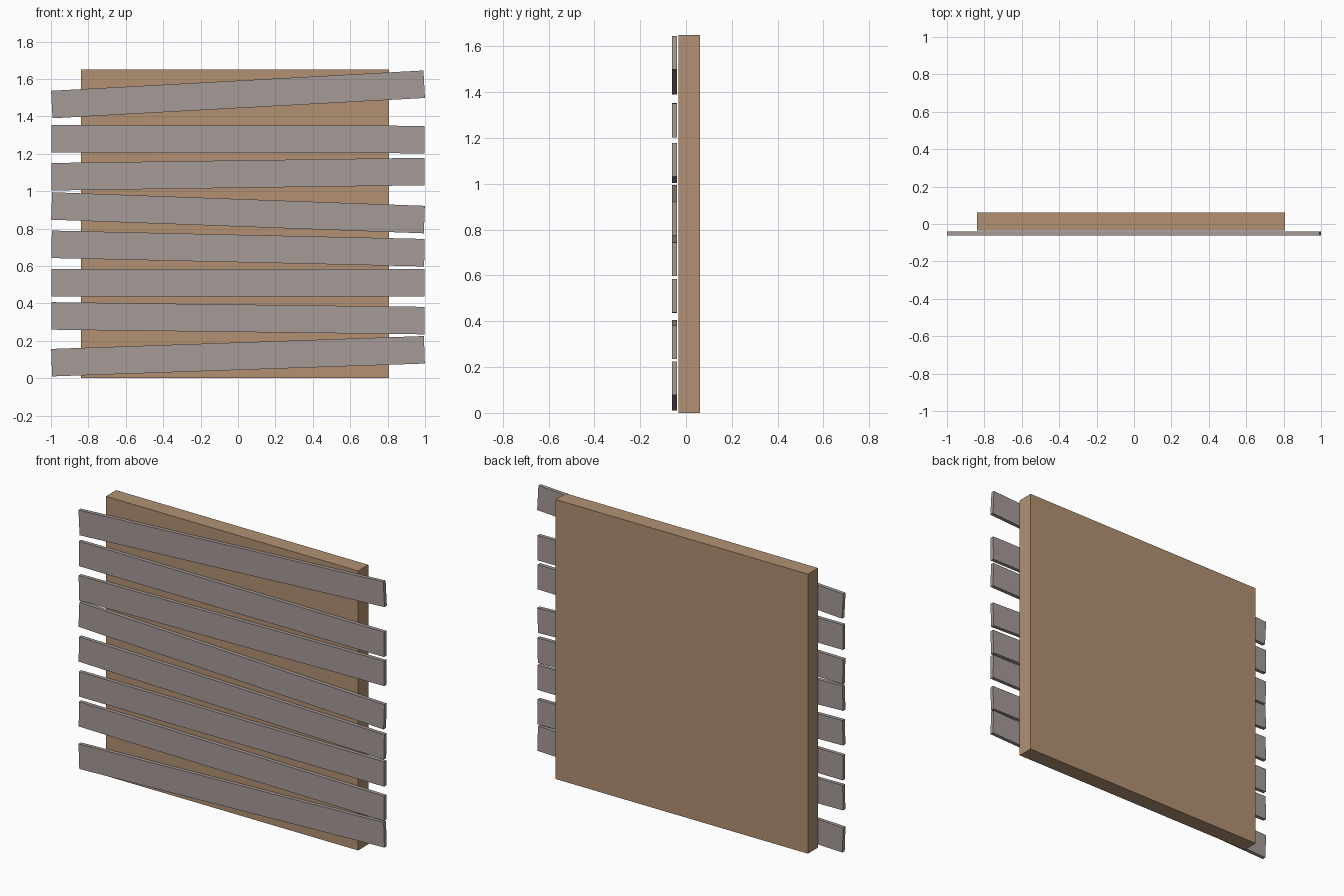
import bpy, math

if "Cube" in bpy.data.objects:
    bpy.data.objects.remove(bpy.data.objects["Cube"])


def material(name, rgb):
    m = bpy.data.materials.new(name)
    m.diffuse_color = (*rgb, 1)
    m.use_nodes = True
    m.node_tree.nodes["Principled BSDF"].inputs["Base Color"].default_value = m.diffuse_color
    return m


wood = material("brown_wood", (0.445, 0.283, 0.171))
grey = material("weathered_grey", (0.376, 0.328, 0.309))


def box(name, size, loc, mat, tilt=0):
    bpy.ops.mesh.primitive_cube_add(size=1, location=loc, rotation=(0, -tilt, 0))
    ob = bpy.context.object
    ob.name = name
    ob.scale = size
    ob.data.materials.append(mat)


# backing board
box("back_panel", (1.647, 0.095, 1.65), (-0.0155, 0.014, 0.825), wood)

# crooked planks: centre height at the left and right end
planks = [(0.083, 0.152), (0.333, 0.308), (0.510, 0.511), (0.716, 0.671),
          (0.921, 0.848), (1.077, 1.105), (1.280, 1.276), (1.463, 1.572)]
for i, (left, right) in enumerate(planks, 1):
    tilt = math.atan2(right - left, 2)
    box(f"plank_{i}", (1.994, 0.022, 0.147), (0, -0.050, (left + right) / 2), grey, tilt)
